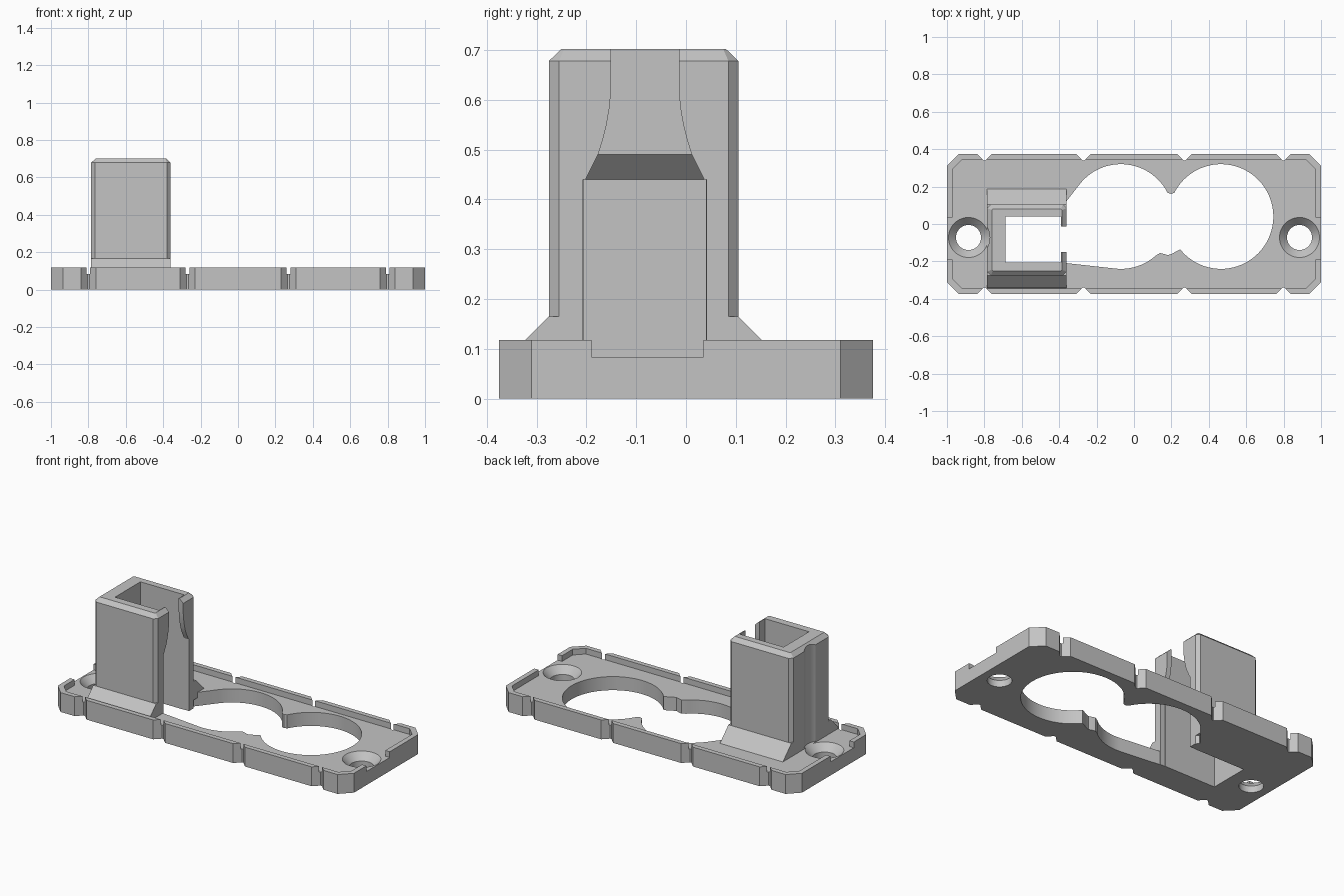
import bpy, bmesh
from math import sin, cos, radians, pi, sqrt

cube = bpy.data.objects.get("Cube")
if cube:
    bpy.data.objects.remove(cube, do_unlink=True)

grey = bpy.data.materials.new("light_grey")
grey.use_nodes = True
grey.diffuse_color = (0.55, 0.55, 0.55, 1)
grey.node_tree.nodes["Principled BSDF"].inputs["Base Color"].default_value = (0.55, 0.55, 0.55, 1)


def loft(name, loops):
    """Closed solid through a stack of equal-length 3D loops."""
    bm = bmesh.new()
    rings = [[bm.verts.new(p) for p in loop] for loop in loops]
    bm.faces.new(rings[0])
    bm.faces.new(rings[-1])
    n = len(rings[0])
    for a, b in zip(rings, rings[1:]):
        for i in range(n):
            j = (i + 1) % n
            bm.faces.new((a[i], a[j], b[j], b[i]))
    bmesh.ops.recalc_face_normals(bm, faces=bm.faces)
    mesh = bpy.data.meshes.new(name)
    bm.to_mesh(mesh)
    bm.free()
    mesh.materials.append(grey)
    obj = bpy.data.objects.new(name, mesh)
    bpy.context.collection.objects.link(obj)
    return obj


def prism_z(name, pts, z0, z1):
    return loft(name, [[(x, y, z) for x, y in pts] for z in (z0, z1)])


def prism_x(name, pts, x0, x1):
    return loft(name, [[(x, y, z) for y, z in pts] for x in (x0, x1)])


def prism_y(name, pts, y0, y1):
    return loft(name, [[(x, y, z) for x, z in pts] for y in (y0, y1)])


def octagon(x0, x1, y0, y1, c):
    return [(x0 + c, y0), (x1 - c, y0), (x1, y0 + c), (x1, y1 - c),
            (x1 - c, y1), (x0 + c, y1), (x0, y1 - c), (x0, y0 + c)]


def rect(a0, a1, b0, b1):
    return [(a0, b0), (a1, b0), (a1, b1), (a0, b1)]


def arc(cx, cy, r, a0, a1, n):
    angles = [radians(a0 + (a1 - a0) * i / n) for i in range(n + 1)]
    return [(cx + r * cos(a), cy + r * sin(a)) for a in angles]


def combine(target, other, operation):
    mod = target.modifiers.new(operation, 'BOOLEAN')
    mod.operation = operation
    mod.solver = 'EXACT'
    mod.object = other
    bpy.context.view_layer.objects.active = target
    bpy.ops.object.modifier_apply(modifier=mod.name)
    bpy.data.objects.remove(other, do_unlink=True)


def cut(target, other):
    combine(target, other, 'DIFFERENCE')


FLOOR, RIM = 0.083, 0.118

# Base tray: chamfered slab with a raised rim
base = prism_z("base_with_socket", octagon(-1, 1, -0.375, 0.375, 0.065), 0, RIM)
cut(base, prism_z("tray_pocket", octagon(-0.97, 0.97, -0.345, 0.345, 0.052), FLOOR, 0.3))

# V notches and narrow slots along both long sides
for s in (-1, 1):
    for x in (-0.8, -0.27, 0.27, 0.8):
        notch = [(x - 0.065, s * 0.4), (x - 0.005, s * 0.34),
                 (x + 0.005, s * 0.34), (x + 0.065, s * 0.4)]
        cut(base, prism_z("notch", notch, -0.1, 0.3))
    # Gap in the rim at each end
    ends = sorted((s * 0.95, s * 1.1))
    cut(base, prism_z("end_gap", rect(*ends, -0.19, 0.035), FLOOR, 0.3))

# Twin round window, with small bumps between the circles
R, CY, LX, RX = 0.28, 0.04, -0.07, 0.465
window = arc(LX, CY, R, 140, 27, 30) + [(0.197, 0.161)]
window += arc(RX, CY, R, 153, -141, 64)
window += [(0.228, -0.145), (0.205, -0.158), (0.18, -0.167), (0.16, -0.16), (0.14, -0.155)]
window += arc(LX, CY, R, -48, -97, 14)
window += [(-0.4, -0.205), (-0.4, 0.072)]
cut(base, prism_z("window", window, -0.1, 0.3))

# Socket tower with bevelled corners and top
X0, X1, Y0, Y1 = -0.785, -0.36, -0.275, 0.105
bevel, top = 0.02, 0.025
outer = octagon(X0, X1, Y0, Y1, bevel)
inner = octagon(X0 + top, X1 - top, Y0 + top, Y1 - top, bevel - top * (2 - sqrt(2)))
tower = loft("tower", [[(x, y, z) for x, y in ring]
                       for ring, z in ((outer, 0), (outer, 0.678), (inner, 0.702))])
combine(base, tower, 'UNION')

# Sloped gussets on the front and back of the tower
for wall, d, reach in ((Y1, 1, 0.09), (Y0, -1, 0.068)):
    ramp = [(wall - d * 0.03, 0.05), (wall - d * 0.03, 0.165), (wall, 0.165),
            (wall + d * reach, 0.165 - reach), (wall + d * reach, 0.05)]
    combine(base, prism_x("gusset", ramp, X0, X1), 'UNION')

# Square shaft, deeper in the lower part
shaft = [(-0.687, 0.8), (-0.39, 0.8), (-0.39, -0.1), (-0.737, -0.1), (-0.737, 0.44), (-0.687, 0.49)]
cut(base, prism_y("shaft", shaft, -0.205, 0.04))

# Side opening, narrowing in a curve to the top
half = [(0.068, 0.8), (0.068, 0.62), (0.071, 0.585), (0.077, 0.55), (0.085, 0.518),
        (0.094, 0.49), (0.119, 0.44), (0.124, 0.44), (0.124, -0.1)]
mid = -0.0825
opening = [(mid + w, z) for w, z in half] + [(mid - w, z) for w, z in reversed(half)]
cut(base, prism_x("opening", opening, -0.392, -0.3))

# Countersunk screw holes, with clearance for the screw heads above
for s in (-1, 1):
    levels = ((0.067, -0.1), (0.067, 0.04), (0.107, FLOOR), (0.114, 0.09), (0.114, 0.9))
    loops = [[(s * 0.885 + r * cos(2 * pi * i / 48), -0.072 + r * sin(2 * pi * i / 48), z)
              for i in range(48)] for r, z in levels]
    cut(base, loft("screw_hole", loops))

# Smooth curved walls, keep edges crisp
for o in bpy.context.selected_objects:
    o.select_set(False)
base.select_set(True)
bpy.context.view_layer.objects.active = base
bpy.ops.object.shade_smooth_by_angle(angle=radians(20))
